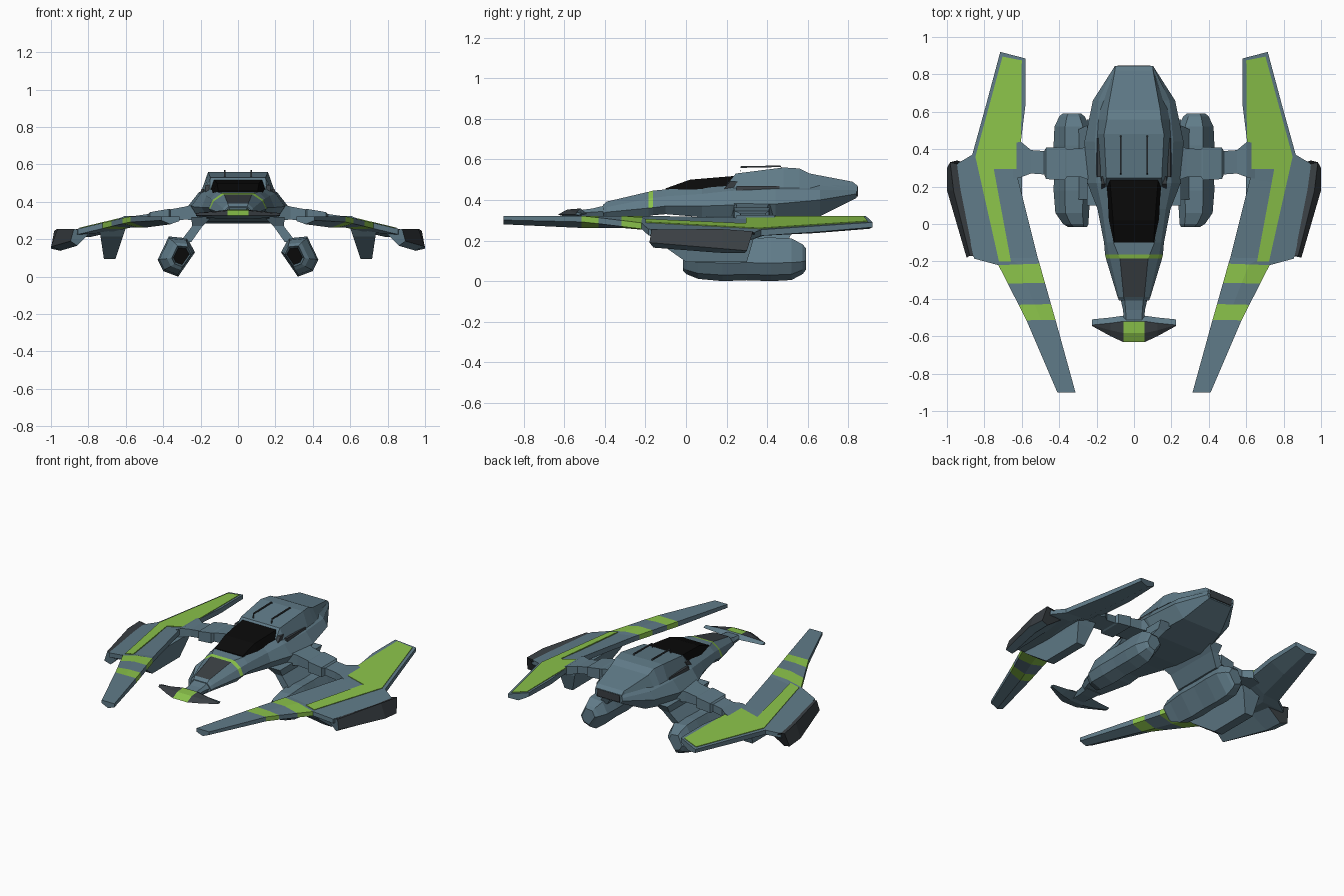
import bpy, bmesh
from mathutils import Vector


def material(name, col):
    m = bpy.data.materials.new(name)
    m.diffuse_color = (*col, 1)
    return m


SLATE, GREEN, DARK, BLACK = range(4)
MATS = [material("slate", (.117, .198, .247)), material("green", (.258, .546, .069)),
        material("charcoal", (.042, .050, .057)), material("glass_black", (.003, .003, .003))]


def loft(name, rings, rule=SLATE, mirror=False):
    """Skin closed rings of 3D points, cap both ends, colour faces by a rule(centre, normal)."""
    bm = bmesh.new()
    vs = [[bm.verts.new(p) for p in r] for r in rings]
    n = len(rings[0])
    for a, b in zip(vs, vs[1:]):
        for i in range(n):
            j = (i + 1) % n
            bm.faces.new((a[i], a[j], b[j], b[i]))
    bm.faces.new(vs[0])
    bm.faces.new(vs[-1])
    bmesh.ops.recalc_face_normals(bm, faces=bm.faces)
    bm.normal_update()
    for f in bm.faces:
        f.material_index = rule(f.calc_center_median(), f.normal) if callable(rule) else rule
    me = bpy.data.meshes.new(name)
    bm.to_mesh(me)
    bm.free()
    for m in MATS:
        me.materials.append(m)
    ob = bpy.data.objects.new(name, me)
    bpy.context.collection.objects.link(ob)
    if mirror:
        ob.modifiers.new("mirror", 'MIRROR').use_axis[0] = True
    return ob


def sym(y, *half):
    """Ring across the centre line from a right-hand half profile of (x, z)."""
    return [(x, y, z) for x, z in half] + [(-x, y, z) for x, z in reversed(half)]


def rect(x0, x1, y0, y1, z):
    return [(x0, y0, z), (x1, y0, z), (x1, y1, z), (x0, y1, z)]


# Hull: dark nose panel and green collar are faces of the loft
def hull_rule(c, n):
    if -.186 < c.y < -.16 and n.z > .25:
        return GREEN
    if c.y < -.19 and n.z > .8 and abs(c.x) < .02:
        return DARK
    return SLATE


loft("hull", [
    sym(-.41, (.050, .375), (.070, .355), (.080, .335), (.060, .315)),
    sym(-.39, (.055, .392), (.080, .365), (.088, .340), (.070, .318)),
    sym(-.185, (.075, .440), (.128, .405), (.150, .360), (.120, .320)),
    sym(-.162, (.085, .446), (.135, .410), (.155, .362), (.120, .325)),
    sym(-.10, (.110, .452), (.145, .418), (.160, .370), (.120, .330)),
    sym(.08, (.130, .460), (.170, .430), (.195, .370), (.160, .315)),
    sym(.22, (.155, .470), (.200, .445), (.250, .375), (.200, .295)),
    sym(.44, (.165, .475), (.210, .450), (.265, .380), (.200, .285)),
    sym(.66, (.150, .475), (.190, .450), (.220, .400), (.150, .320)),
    sym(.84, (.100, .470), (.105, .450), (.105, .430), (.090, .410))], hull_rule)

# Raised cabin, canopy, tail vent and roof rails
loft("cabin", [
    sym(.20, (.150, .475), (.170, .455)), sym(.245, (.148, .530), (.178, .460)),
    sym(.48, (.160, .560), (.195, .460)), sym(.56, (.145, .555), (.190, .460)),
    sym(.61, (.140, .530), (.180, .460)), sym(.82, (.102, .490), (.110, .450)),
    sym(.845, (.100, .470), (.104, .440))])
loft("canopy", [
    sym(-.10, (.105, .457), (.112, .445)), sym(.02, (.112, .500), (.135, .445)),
    sym(.225, (.128, .517), (.157, .445)), sym(.25, (.128, .517), (.157, .445))], BLACK)
loft("tail_vent", [sym(y, (.088, .466), (.085, .418)) for y in (.838, .847)], DARK)
loft("canopy_brace", [
    rect(.160, .172, .17, .21, .43), rect(.150, .174, .215, .255, .490)], DARK, True)
loft("roof_groove", [
    rect(.186, .202, .25, .46, .44), rect(.180, .196, .25, .46, .468)], DARK, True)
r = .004
loft("roof_rail", [[(.07 - r, y, z - r), (.07 + r, y, z - r), (.07 + r, y, z + r), (.07 - r, y, z + r)]
                   for y, z in ((.265, .53), (.27, .562), (.465, .566), (.475, .55))], DARK, True)

# Neck and hammer-shaped nose
loft("neck", [sym(-.54, (.04, .348), (.055, .335), (.04, .315)),
              sym(-.46, (.045, .358), (.058, .340), (.045, .312)),
              sym(-.39, (.050, .375), (.075, .345), (.055, .315))])
nose = []
for x, yr, yf, top, low in ((.225, -.510, -.545, .340, .325), (.125, -.500, -.600, .350, .312),
                            (.055, -.490, -.632, .358, .308)):
    ym = yr - .03
    nose.append([(x, yr, .332), (x, ym, top), (x, yf + .05 * (.25 - x) / .2, top - .005),
                 (x, yf, .328), (x, (yr + yf) / 2, low)])
nose += [[(-x, y, z) for x, y, z in ring] for ring in reversed(nose)]


def nose_rule(c, n):
    if n.z < .1 or n.y > .25:
        return SLATE
    return GREEN if abs(c.x) < .05 else DARK


loft("nose", nose, nose_rule)


# Wings: one spanwise-drooping blade per side, lofted front to back
def droop(x):
    return .322 - .24 * max(0, x - .58)


def wing_ring(yi, xi, yo, xo, t=1):
    xm, ym = (xi + xo) / 2, (yi + yo) / 2
    return [(xi, yi, droop(xi)), (xm, ym, droop(xm)), (xo, yo, droop(xo)),
            (xo, yo, droop(xo) - .03 * t), (xm, ym, droop(xm) - .06 * t), (xi, yi, droop(xi) - .035 * t)]


def wing_rule(c, n):
    return GREEN if -.315 < c.y < -.22 or -.51 < c.y < -.43 else SLATE


loft("wing", [wing_ring(*s) for s in (
    (-.90, .313, -.90, .41, .7), (-.512, .420, -.515, .575), (-.428, .444, -.432, .617),
    (-.315, .476, -.318, .675), (-.212, .505, -.220, .725), (-.18, .515, -.185, .855),
    (.24, .620, .20, .945), (.32, .615, .32, .950), (.40, .610, .37, .865),
    (.64, .580, .64, .790), (.885, .580, .92, .715, .8))], wing_rule, True)

# Green painted panel on the wing top
panel = [(.60, .875), (.703, .895), (.848, .36), (.722, -.20), (.658, -.20), (.75, .295), (.605, .295)]
loft("wing_panel", [[(x, y, droop(x) + d) for x, y in panel] for d in (-.004, .004)], GREEN, True)

# Wing-tip pods: charcoal outside, slate underneath
loft("wingtip_pod", [
    [(.845, -.175, .250), (.878, -.17, .255), (.895, -.18, .19), (.860, -.16, .165), (.80, -.16, .225)],
    [(.925, .18, .238), (.965, .18, .256), (1.0, .18, .16), (.945, .16, .140), (.82, .16, .215)],
    [(.945, .34, .232), (.983, .33, .245), (1.0, .30, .15), (.950, .29, .138), (.84, .30, .215)]],
    lambda c, n: SLATE if n.z < -.5 or c.x < .86 and n.x < 0 else DARK, True)

# Keel fin beneath each wing
loft("wing_fin", [rect(.60, .745, -.21, .34, .262),
                  rect(.615, .735, -.17, .335, .215),
                  rect(.655, .717, .0, .30, .095)], SLATE, True)

# Arm joining hull and wing
loft("wing_arm", [[(x, y0, z0), (x, y1, z0), (x, y1, z1), (x, y0, z1)] for x, y0, y1, z0, z1 in (
    (.20, .22, .44, .30, .395), (.28, .25, .405, .305, .375), (.36, .25, .40, .30, .360),
    (.37, .235, .412, .29, .362), (.47, .24, .408, .28, .345), (.48, .265, .39, .285, .335),
    (.55, .27, .395, .275, .325), (.605, .25, .44, .265, .325), (.66, .24, .43, .255, .300))], SLATE, True)

# Engine pods slung below, with a dark recessed intake
hexa = [(.43, .09), (.37, .215), (.27, .205), (.23, .13), (.32, .0), (.40, .03)]
cx, cz = .335, .11


def pod_ring(y, s, dx=0):
    return [(cx + dx + (x - cx) * s, y, cz + (z - cz) * s) for x, z in hexa]


loft("engine_pod", [pod_ring(*s) for s in (
    (.03, .42, -.03), (-.015, .52, -.03), (.0, .68, -.02), (.06, .90), (.18, 1), (.30, .96),
    (.42, 1), (.52, .95), (.575, .68), (.59, .5))],
    lambda c, n: BLACK if n.y < -.9 and .025 < c.y < .035 else SLATE, True)

# Struts holding the engine pods
loft("engine_strut", [rect(.14, .25, .10, .56, .32), rect(.19, .245, .13, .53, .27),
                      rect(.25, .31, .13, .50, .185)], SLATE, True)
